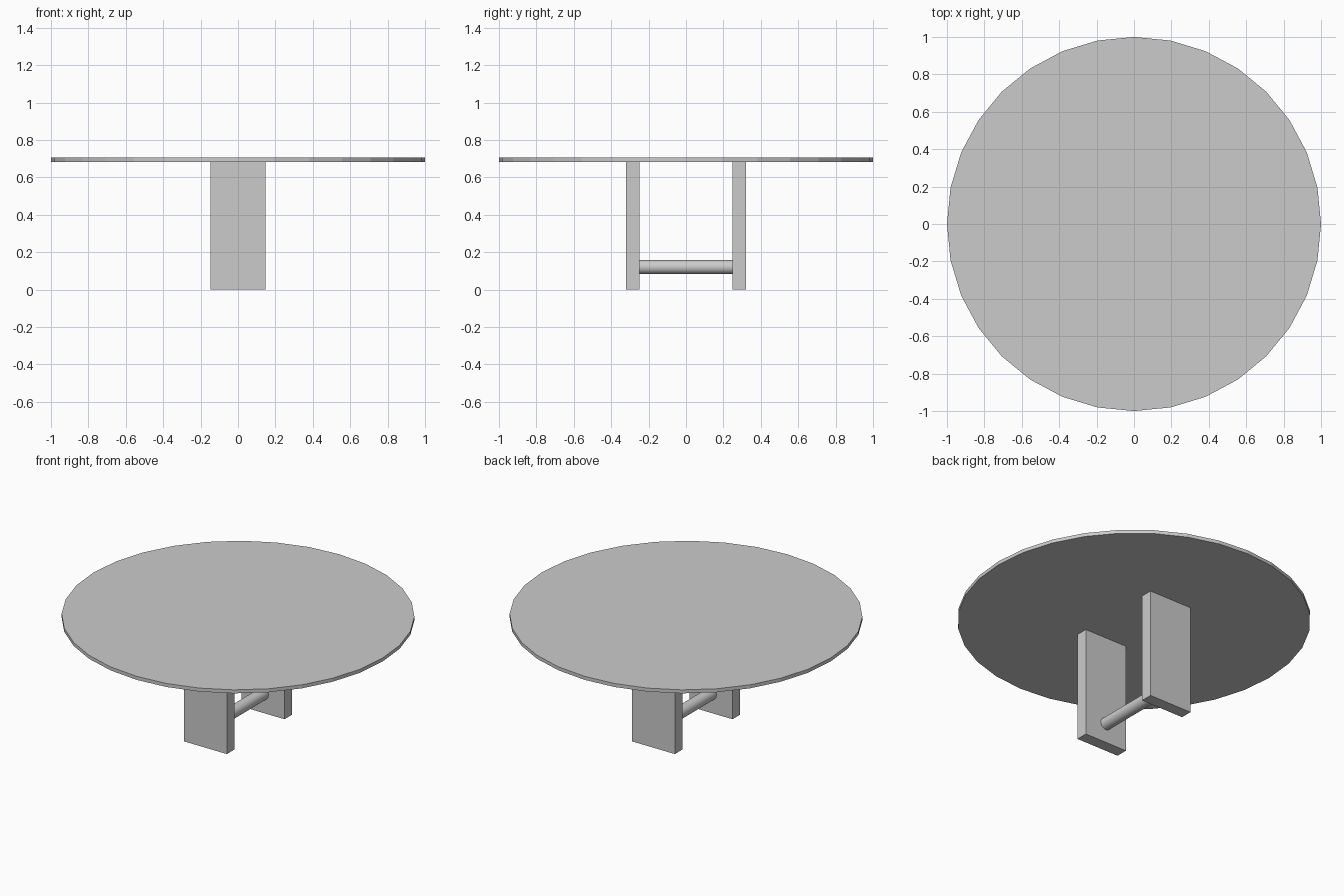
import bpy, math

if "Cube" in bpy.data.objects:
    bpy.data.objects.remove(bpy.data.objects["Cube"])

TOP_Z, UNDER_Z = 0.705, 0.683


def cylinder(name, radius, depth, location, rotation=(0, 0, 0)):
    bpy.ops.mesh.primitive_cylinder_add(vertices=32, radius=radius, depth=depth,
                                        location=location, rotation=rotation)
    obj = bpy.context.object
    obj.name = name
    return obj


def box(name, size, location):
    bpy.ops.mesh.primitive_cube_add(size=1, location=location)
    obj = bpy.context.object
    obj.name = name
    obj.scale = size
    bpy.ops.object.transform_apply(location=False, rotation=False, scale=True)
    return obj


# Thin round top with 32 flat sides
cylinder("table_top", 1.0, TOP_Z - UNDER_Z, (0, 0, (TOP_Z + UNDER_Z) / 2))

# Two slab legs, let slightly into the top
leg_height = UNDER_Z + 0.01
for name, side in (("front_leg", -1), ("back_leg", 1)):
    box(name, (0.296, 0.074, leg_height), (0, side * 0.285, leg_height / 2))

# Round stretcher between the legs
cylinder("stretcher", 0.037, 0.51, (0, 0, 0.12), (math.pi / 2, 0, 0))
bpy.ops.object.shade_smooth_by_angle(angle=math.radians(30))
